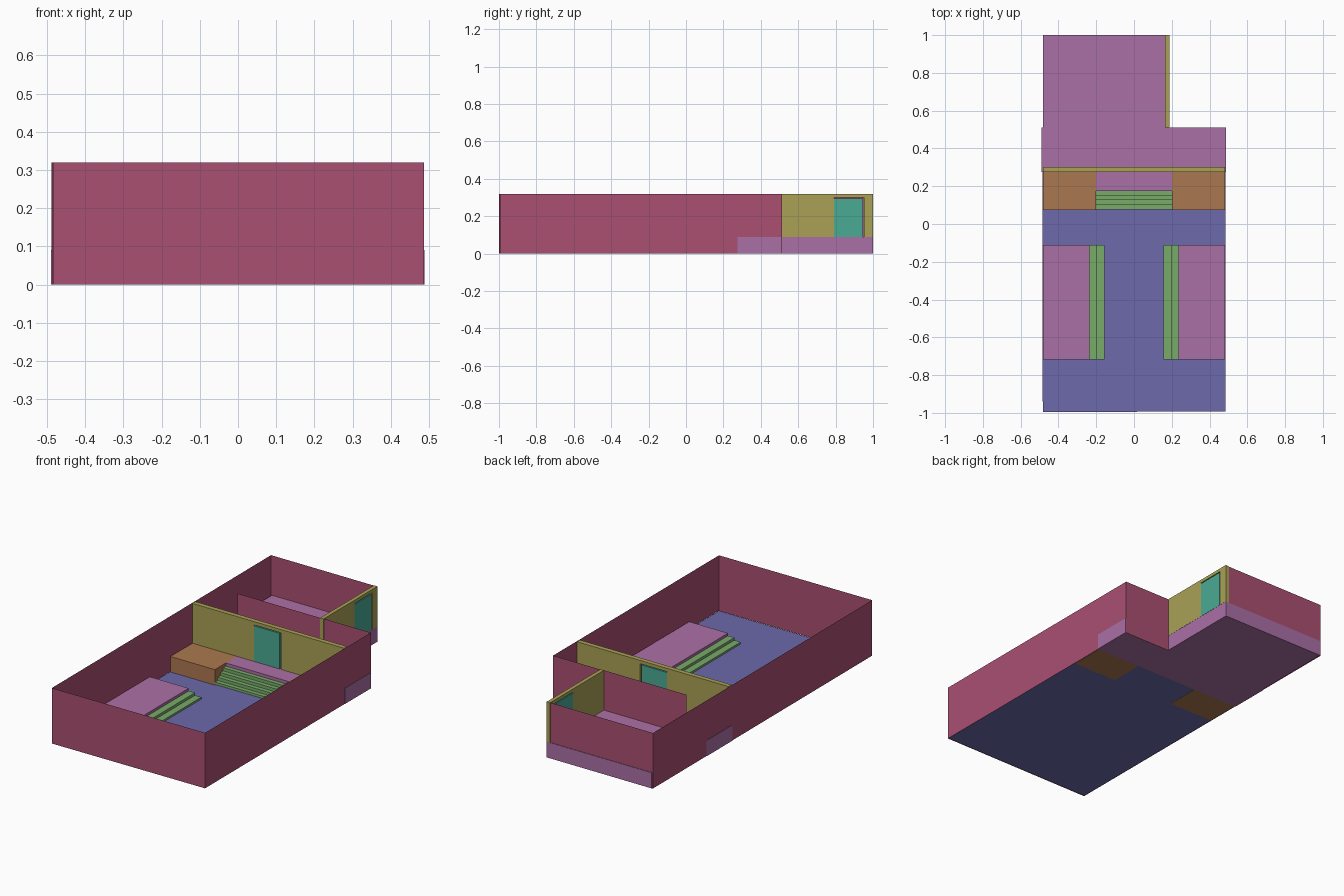
import bpy, bmesh

if "Cube" in bpy.data.objects:
    bpy.data.objects.remove(bpy.data.objects["Cube"])

# Colours as seen on screen, converted to linear values
SCREEN = {
    "red": (0.588, 0.275, 0.392), "purple": (0.592, 0.384, 0.573),
    "blue": (0.372, 0.365, 0.588), "khaki": (0.588, 0.557, 0.298),
    "teal": (0.255, 0.588, 0.51), "orange": (0.592, 0.415, 0.275),
    "green": (0.415, 0.592, 0.361),
}
MATS = {}
for key, col in SCREEN.items():
    MATS[key] = bpy.data.materials.new(key)
    MATS[key].diffuse_color = [((c / 0.88 + 0.055) / 1.055) ** 2.4 for c in col] + [1]


def finish(name, bm, mat):
    bmesh.ops.recalc_face_normals(bm, faces=bm.faces)
    me = bpy.data.meshes.new(name)
    bm.to_mesh(me)
    bm.free()
    me.materials.append(MATS[mat])
    ob = bpy.data.objects.new(name, me)
    bpy.context.collection.objects.link(ob)
    return ob


def prism(name, pts, offset, mat):
    """Close a flat outline and extrude it into a solid."""
    bm = bmesh.new()
    face = bm.faces.new([bm.verts.new(p) for p in pts])
    res = bmesh.ops.extrude_face_region(bm, geom=[face], use_keep_orig=True)
    verts = [g for g in res["geom"] if isinstance(g, bmesh.types.BMVert)]
    bmesh.ops.translate(bm, verts=verts, vec=offset)
    return finish(name, bm, mat)


def box(name, x0, x1, y0, y1, z0, z1, mat):
    return prism(name, [(x0, y0, z0), (x1, y0, z0), (x1, y1, z0), (x0, y1, z0)],
                 (0, 0, z1 - z0), mat)


def wall_sheet(name, path, z0, z1, mat):
    """Thin wall following an open path."""
    bm = bmesh.new()
    lo = [bm.verts.new((x, y, z0)) for x, y in path]
    hi = [bm.verts.new((x, y, z1)) for x, y in path]
    for i in range(len(path) - 1):
        bm.faces.new((lo[i], lo[i + 1], hi[i + 1], hi[i]))
    return finish(name, bm, mat)


def stair_profile(run, rise, n):
    """Side outline of a stair: climbs along u, closed just above the floor."""
    pts = [(0, 0.004)]
    for i in range(n):
        pts += [(i * run, (i + 1) * rise), ((i + 1) * run, (i + 1) * rise)]
    return pts + [(n * run, 0.004)]


W, H, P = 0.482, 0.319, 0.09   # inner half width, wall height, raised floor height

# Floors
bm = bmesh.new()
bm.faces.new([bm.verts.new(p) for p in
              [(-0.483, -0.995, 0.001), (0.485, -0.993, 0.001),
               (0.485, 0.275, 0.001), (-0.485, 0.275, 0.001)]])
finish("lower_floor", bm, "blue")
prism("raised_floor", [(-0.489, 0.275, 0), (0.488, 0.275, 0), (0.488, 0.511, 0),
                       (0.186, 0.511, 0), (0.186, 1, 0), (-W, 1, 0),
                       (-W, 0.51, 0), (-0.489, 0.51, 0)], (0, 0, P), "purple")
box("landing", -0.2, 0.2, 0.175, 0.275, 0.004, P, "purple")

# Outer wall and rear partition
wall_sheet("outer_wall", [(0.165, 0.997), (-0.488, 0.997), (-0.484, -1), (0.487, -0.995),
                          (0.486, 0.513), (0.187, 0.513)], 0, H, "red")
wall_sheet("rear_partition", [(-0.36, 0.51), (0.185, 0.51)], P, H, "red")


# Thick walls with a doorway: outline in (u, z), door hung with a small gap
def door_wall(name, u0, u1, d0, d1, place, depth):
    outline = [(u0, P), (d0, P), (d0, 0.3), (d1, 0.3), (d1, P), (u1, P), (u1, H), (u0, H)]
    prism(name + "_wall", [place(u, z) for u, z in outline], depth, "khaki")
    e = d1 - 0.007
    prism(name + "_door", [place(u, z) for u, z in [(d0, P), (e, P), (e, 0.295), (d0, 0.295)]],
          depth, "teal")


door_wall("stage", -W, W, -0.09, 0.08, lambda u, z: (u, 0.275, z), (0, 0.027, 0))
door_wall("side", 0.51, 1.0, 0.79, 0.953, lambda u, z: (0.165, u, z), (0.022, 0, 0))

# Central stair
prism("stage_stair", [(-0.2, 0.077 + u, z) for u, z in stair_profile(0.0245, 0.018, 4)],
      (0.4, 0, 0), "green")

# Mirrored side pieces
for side, s in (("left", -1), ("right", 1)):
    box(side + "_block", s * 0.2, s * W, 0.075, 0.275, 0, P, "orange")
    box(side + "_platform", s * 0.235, s * W, -0.718, -0.112, 0.004, 0.045, "purple")
    prism(side + "_platform_steps",
          [(s * (0.155 + u), -0.718, z) for u, z in stair_profile(0.04, 0.015, 2)],
          (0, 0.606, 0), "green")

for m in bpy.data.materials:
    if m.users and not m.is_grease_pencil:
        m.use_nodes = True
        m.node_tree.nodes["Principled BSDF"].inputs["Base Color"].default_value = m.diffuse_color
